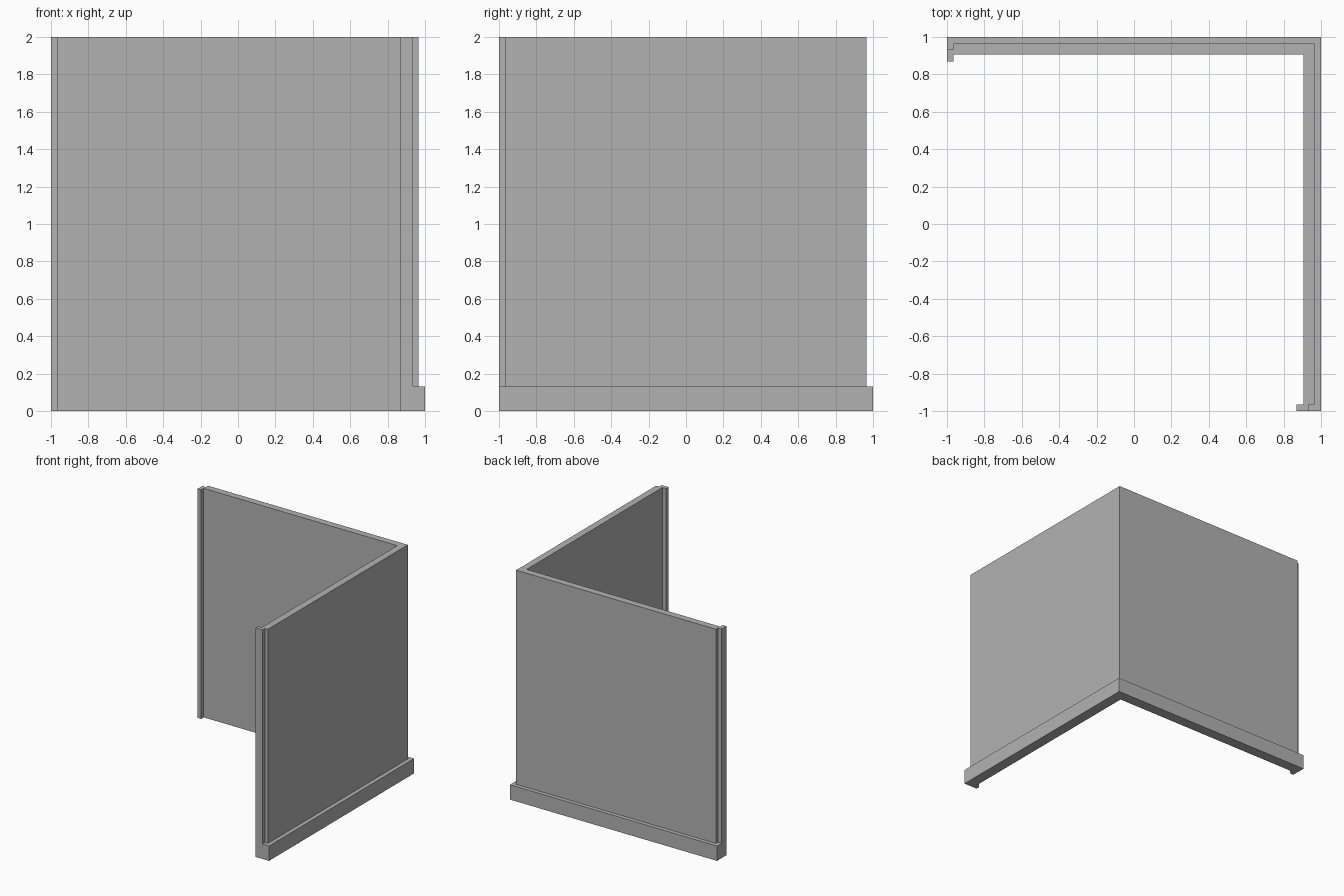
import bpy
import bmesh

cube = bpy.data.objects.get("Cube")
if cube:
    bpy.data.objects.remove(cube, do_unlink=True)

LEDGE, TOP = 0.13, 2.0
INNER, OUTER = 0.905, 0.965      # wall faces
LIP_IN, LIP_OUT = 0.87, 0.935    # end lip faces


def mirrored(chain):
    """Continue a half outline across the corner diagonal to the other wall."""
    tail = [(y, x) for x, y in reversed(chain)]
    return chain + [p for p in tail if p not in chain]


# Plan outlines, each running from the front end to the left-hand end
inner = mirrored([(LIP_IN, -1), (LIP_IN, -OUTER), (INNER, -OUTER), (INNER, INNER)])
wall_outer = mirrored([(LIP_OUT, -1), (LIP_OUT, -OUTER), (OUTER, -OUTER), (OUTER, OUTER)])
base_outer = mirrored([(1, -1), (1, 1)])

bm = bmesh.new()


def ring(points, z):
    return [bm.verts.new((x, y, z)) for x, y in points]


def strip(low, high):
    for i in range(len(low) - 1):
        bm.faces.new((low[i], low[i + 1], high[i + 1], high[i]))


in_low, in_top = ring(inner, 0), ring(inner, TOP)
wall_low, wall_top = ring(wall_outer, LEDGE), ring(wall_outer, TOP)
base_low, base_top = ring(base_outer, 0), ring(base_outer, LEDGE)

# Vertical faces of the room side, the wall outside and the base outside
strip(in_low, in_top)
strip(wall_low, wall_top)
strip(base_low, base_top)

# Underside, top rim and base ledge
for a, b in ((in_low, base_low), (in_top, wall_top), (wall_low, base_top)):
    bm.faces.new(a + b[::-1])

# Flush end faces, with the base stepping out below
for i in (0, -1):
    bm.faces.new((in_low[i], base_low[i], base_top[i],
                  wall_low[i], wall_top[i], in_top[i]))

bmesh.ops.recalc_face_normals(bm, faces=bm.faces)
bmesh.ops.triangulate(bm, faces=[f for f in bm.faces if len(f.verts) > 4])

mesh = bpy.data.meshes.new("corner_wall")
bm.to_mesh(mesh)
bm.free()
wall = bpy.data.objects.new("corner_wall", mesh)
bpy.context.collection.objects.link(wall)

# Plain grey finish
grey = bpy.data.materials.new("plain_grey")
grey.use_nodes = True
colour = (0.45, 0.45, 0.45, 1)
grey.diffuse_color = colour
grey.node_tree.nodes["Principled BSDF"].inputs["Base Color"].default_value = colour
mesh.materials.append(grey)
